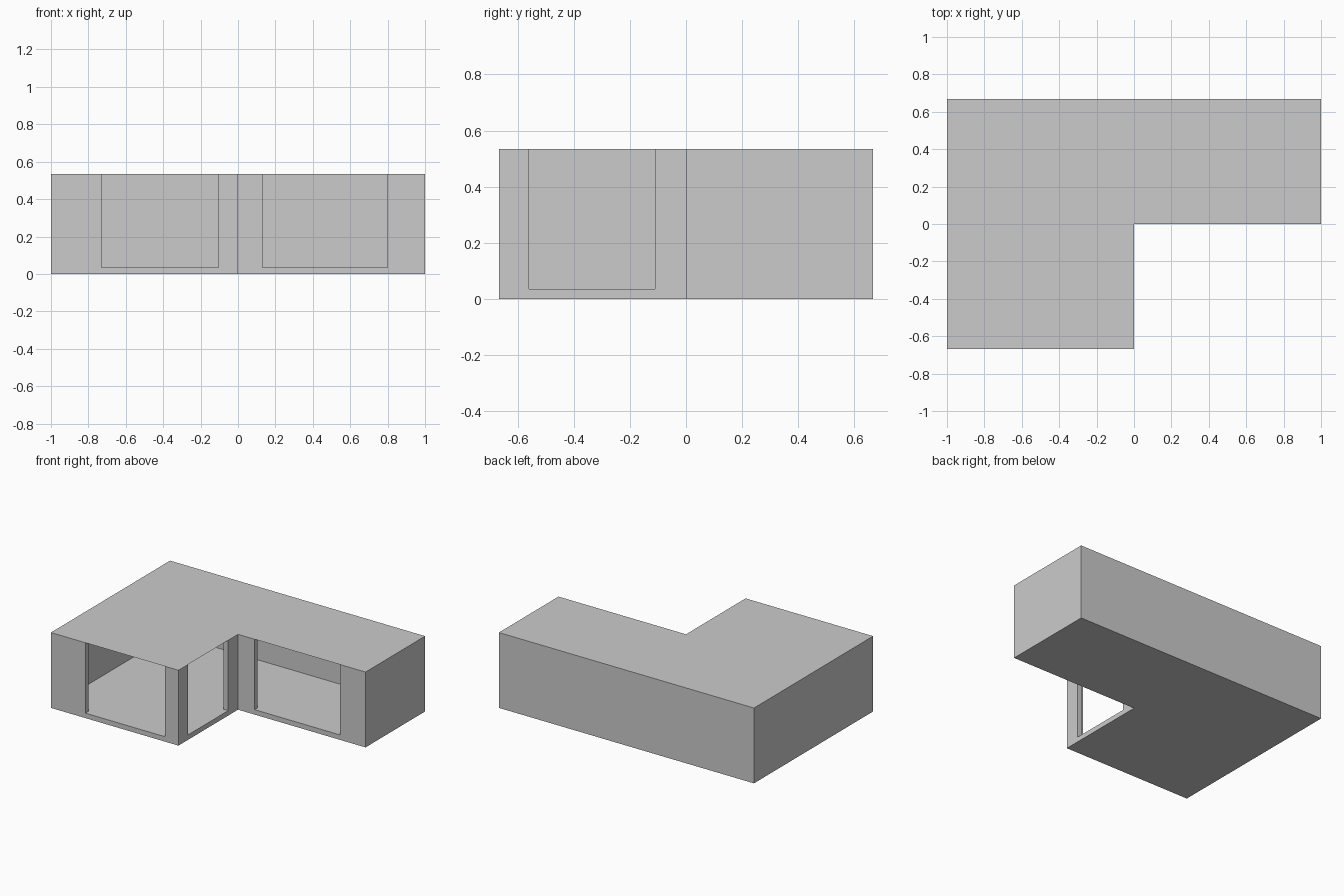
import bpy, bmesh
from mathutils import Vector

if "Cube" in bpy.data.objects:
    bpy.data.objects.remove(bpy.data.objects["Cube"])

Y, H, FLOOR, T = 0.667, 0.534, 0.035, 0.035

# Footprint of the L-shaped building, counter-clockwise
outer = [(-1, -Y), (0, -Y), (0, 0), (1, 0), (1, Y), (-1, Y)]
inner = [(-1 + T, -Y + T), (-T, -Y + T), (-T, T), (1 - T, T), (1 - T, Y - T), (-1 + T, Y - T)]


def prism(name, points, z0, z1):
    """Extrude a counter-clockwise outline from z0 to z1 (flat sheet if equal)."""
    bm = bmesh.new()
    face = bm.faces.new([bm.verts.new((x, y, z0)) for x, y in points])
    if z1 > z0:
        ext = bmesh.ops.extrude_face_region(bm, geom=[face])
        verts = [g for g in ext["geom"] if isinstance(g, bmesh.types.BMVert)]
        bmesh.ops.translate(bm, verts=verts, vec=(0, 0, z1 - z0))
        bmesh.ops.recalc_face_normals(bm, faces=bm.faces)
    mesh = bpy.data.meshes.new(name)
    bm.to_mesh(mesh)
    bm.free()
    obj = bpy.data.objects.new(name, mesh)
    bpy.context.collection.objects.link(obj)
    return obj


def wall(name, i, opening=None):
    """Mitred wall along edge i; opening = distances from the edge start."""
    j = (i + 1) % 6
    a, b, ia, ib = (Vector(p) for p in (outer[i], outer[j], inner[i], inner[j]))
    if opening is None:
        prism(name, [a, b, ib, ia], FLOOR, H)
        return
    along = (b - a).normalized()
    inward = Vector((-along.y, along.x)) * T
    s, e = (a + along * d for d in opening)
    prism(name + "_start_post", [a, s, s + inward, ia], FLOOR, H)
    prism(name + "_end_post", [e, b, ib, e + inward], FLOOR, H)


# Floor slab and thin roof sheet
prism("floor_slab", outer, 0, FLOOR)
prism("roof_sheet", outer, H, H)

# Walls, three of them with full-height openings
wall("front_wall", 0, (0.27, 0.895))
wall("inner_side_wall", 1, (Y - 0.56, Y - 0.11))
wall("wing_front_wall", 2, (0.13, 0.80))
wall("right_wall", 3)
wall("back_wall", 4)
wall("left_wall", 5)
